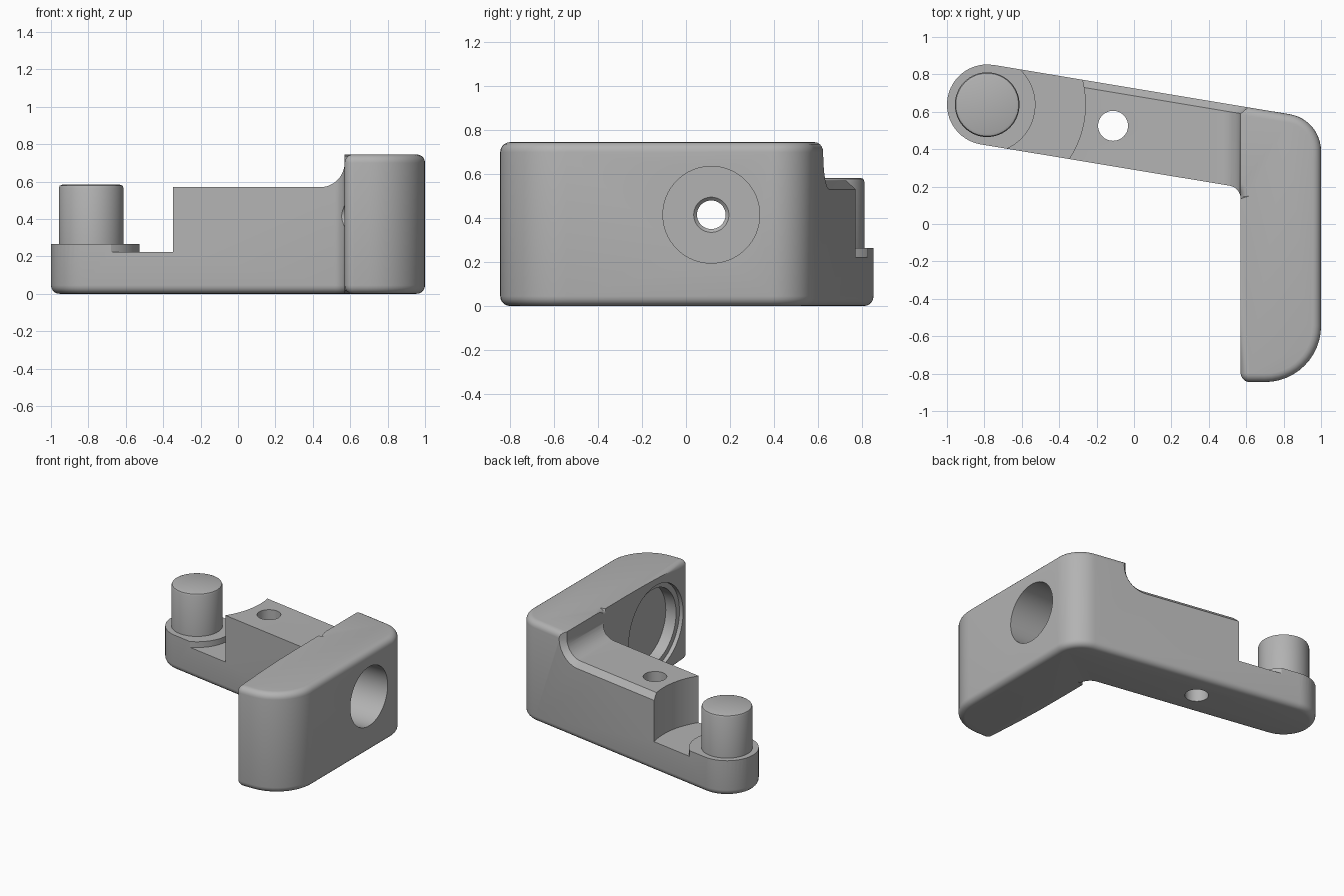
import bpy, bmesh, math
from mathutils import Vector, Matrix

if "Cube" in bpy.data.objects:
    bpy.data.objects.remove(bpy.data.objects["Cube"])

grey = bpy.data.materials.new("plain_grey")
grey.use_nodes = True
grey.diffuse_color = (0.45, 0.45, 0.45, 1)
grey.node_tree.nodes["Principled BSDF"].inputs["Base Color"].default_value = (0.45, 0.45, 0.45, 1)

PIVOT = Vector((-0.785, 0.638))      # pin centre
END_R = 0.215                        # half the arm width
TILT = math.atan2(-0.1663, 1)        # arm direction in plan
INNER_X, TOP, ARM_TOP, EDGE = 0.57, 0.745, 0.57, 0.045


def make_object(name, bm):
    bmesh.ops.recalc_face_normals(bm, faces=bm.faces)
    mesh = bpy.data.meshes.new(name)
    bm.to_mesh(mesh)
    bm.free()
    mesh.materials.append(grey)
    obj = bpy.data.objects.new(name, mesh)
    bpy.context.collection.objects.link(obj)
    return obj


def prism(bm, points, offset):
    face = bm.faces.new([bm.verts.new(p) for p in points])
    new = bmesh.ops.extrude_face_region(bm, geom=[face])["geom"]
    bmesh.ops.translate(bm, vec=offset, verts=[v for v in new if isinstance(v, bmesh.types.BMVert)])


def lathe(name, profile, matrix, steps=64):
    """Solid of revolution from (radius, height) points; both ends on the axis."""
    bm = bmesh.new()
    verts = [bm.verts.new((r, 0, z)) for r, z in profile]
    edges = [bm.edges.new(pair) for pair in zip(verts, verts[1:])]
    bmesh.ops.spin(bm, geom=verts + edges, cent=(0, 0, 0), axis=(0, 0, 1),
                   angle=math.tau, steps=steps, use_merge=True)
    bmesh.ops.remove_doubles(bm, verts=bm.verts, dist=1e-4)
    bm.transform(matrix)
    return make_object(name, bm)


def fillet(corners, steps=12):
    """Closed plan outline with each (x, y, radius) corner rounded."""
    out = []
    for i, (x, y, r) in enumerate(corners):
        p = Vector((x, y))
        if r == 0:
            out.append(p)
            continue
        a = (Vector(corners[i - 1][:2]) - p).normalized()
        b = (Vector(corners[(i + 1) % len(corners)][:2]) - p).normalized()
        half = a.angle(b) / 2
        centre = p + (a + b).normalized() * r / math.sin(half)
        start = p + a * r / math.tan(half) - centre
        sweep = start.angle_signed(p + b * r / math.tan(half) - centre)
        for k in range(steps + 1):
            out.append(centre + Matrix.Rotation(-sweep * k / steps, 2) @ start)
    return out


def apply_modifier(obj, mod):
    bpy.context.view_layer.objects.active = obj
    bpy.ops.object.modifier_apply(modifier=mod.name)


def boolean(obj, other, operation="DIFFERENCE"):
    mod = obj.modifiers.new("cut", "BOOLEAN")
    mod.operation, mod.solver, mod.object = operation, "EXACT", other
    apply_modifier(obj, mod)
    bpy.data.objects.remove(other)


def back_y(x):
    return 0.85 + math.tan(TILT) * (x + 0.75)


# L-shaped body: block and arm in one outline, with rounded top and bottom rims
arm_end = [PIVOT + END_R * Vector((math.cos(a), math.sin(a)))
           for a in (TILT + math.pi / 2 + math.pi * k / 24 for k in range(25))]
corners = [(INNER_X, -0.845, 0.05), (1, -0.845, 0.3), (1, back_y(1), 0.2)]
corners += [(p.x, p.y, 0) for p in arm_end]
corners.append((INNER_X, 0.195, 0.07))
bm = bmesh.new()
prism(bm, [(p.x, p.y, 0) for p in fillet(corners)], (0, 0, TOP))
rim = []
for e in bm.edges:
    a, b = e.verts
    flat = abs(a.co.z - b.co.z) < 1e-4
    inner = abs(a.co.x - INNER_X) < 1e-4 and abs(b.co.x - INNER_X) < 1e-4
    if flat and not inner:
        rim.append(e)
bmesh.ops.bevel(bm, geom=rim, offset=EDGE, segments=5, profile=0.5, affect="EDGES")
body = make_object("bracket_body", bm)

# Lowered arm top, sweeping up into the block
R = 0.13
sweep = [(-0.5, ARM_TOP, 0, -1)]
for k in range(13):
    a = -math.pi / 2 + math.pi / 2 * k / 12
    n = (math.cos(a), math.sin(a))
    sweep.append((INNER_X - R + R * n[0], ARM_TOP + R + R * n[1], *n))
sweep.append((INNER_X, 0.9, 1, 0))
bm = bmesh.new()
prism(bm, [(x, 0.1, z) for x, z, _, _ in sweep] + [(-0.5, 0.1, 0.9)], (0, 1, 0))
boolean(body, make_object("arm_top_cutter", bm))

# Chamfer along the back edge of the arm top
bm = bmesh.new()
rings = []
for x, z, nx, nz in sweep:
    ring = []
    for depth, dy in ((-0.02, -0.06), (0.06, 0.02), (-0.02, 0.02)):
        px = x + nx * depth
        ring.append(bm.verts.new((px, back_y(px) + dy, z + nz * depth)))
    rings.append(ring)
for r, s in zip(rings, rings[1:]):
    for i in range(3):
        j = (i + 1) % 3
        bm.faces.new((r[i], r[j], s[j], s[i]))
bm.faces.new(rings[0])
bm.faces.new(rings[-1])
bmesh.ops.triangulate(bm, faces=bm.faces)
boolean(body, make_object("chamfer_cutter", bm))

# Round clearance around the pin, leaving a low boss
at_pin = Matrix.Translation((PIVOT.x, PIVOT.y, 0))
boolean(body, lathe("clearance_cutter", [(0, 0.265), (0.258, 0.265), (0.258, 0.222),
                                         (0.525, 0.222), (0.525, 1), (0, 1)], at_pin, 128))

# Vertical hole through the arm
boolean(body, lathe("arm_hole_cutter", [(0, -0.1), (0.08, -0.1), (0.08, 1), (0, 1)],
                    Matrix.Translation((-0.112, 0.525, 0))))

# Deep bore in the outer face with a small chamfered through hole
along_x = Matrix.Rotation(math.pi / 2, 4, "Y")
boolean(body, lathe("bore_cutter", [(0, -0.08), (0.065, -0.08), (0.065, 0.075), (0.08, 0.09),
                                    (0.22, 0.09), (0.22, 0.6), (0, 0.6)],
                    Matrix.Translation((INNER_X, 0.115, 0.415)) @ along_x))

# Shallow stepped pocket in the inner face
boolean(body, lathe("pocket_cutter", [(0, -0.1), (0.32, -0.1), (0.32, 0.03), (0.28, 0.03),
                                      (0.28, 0.115), (0, 0.115)],
                    Matrix.Translation((INNER_X, -0.46, 0.37)) @ along_x))

# Pin standing on the boss
pin = lathe("pin", [(0, 0.25), (0.173, 0.25), (0.173, 0.565), (0.168, 0.578),
                    (0.155, 0.583), (0, 0.583)], at_pin)

for obj in (body, pin):
    bpy.ops.object.select_all(action="DESELECT")
    obj.select_set(True)
    bpy.context.view_layer.objects.active = obj
    bpy.ops.object.shade_smooth_by_angle(angle=math.radians(30))
